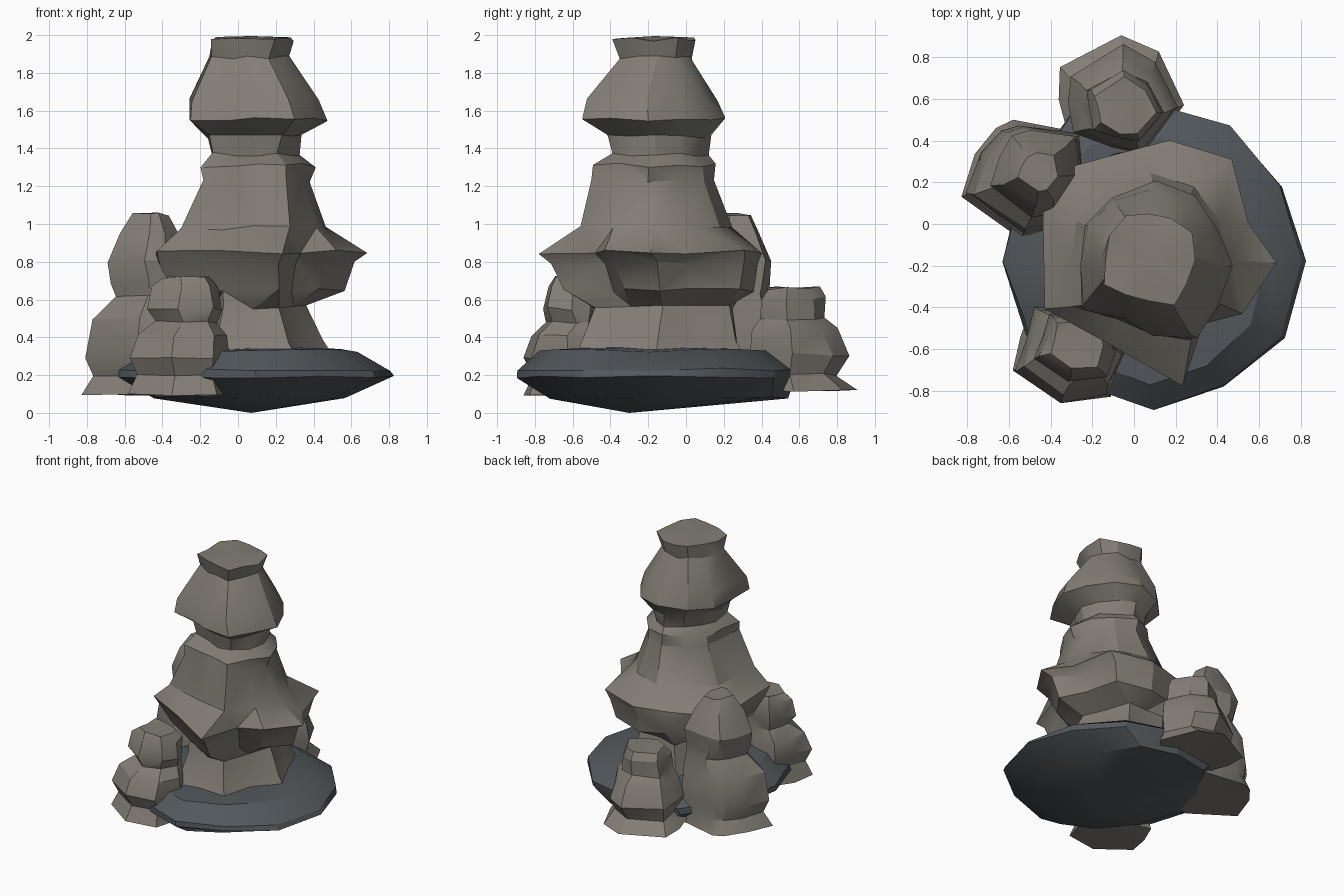
import bpy, bmesh, random
from math import cos, sin, pi, radians

if "Cube" in bpy.data.objects:
    bpy.data.objects.remove(bpy.data.objects["Cube"])

random.seed(4)


def material(name, col):
    m = bpy.data.materials.new(name)
    m.diffuse_color = (*col, 1)
    m.use_nodes = True
    m.node_tree.nodes["Principled BSDF"].inputs["Base Color"].default_value = m.diffuse_color
    return m


ROCK = material("warm_rock", (0.225, 0.205, 0.178))
SLATE = material("dark_slate", (0.085, 0.097, 0.107))


def polar(radii):
    """Polygon from radii at equal angles."""
    n = len(radii)
    return [(r * cos(2 * pi * i / n), r * sin(2 * pi * i / n)) for i, r in enumerate(radii)]


def fit(pts, x0, x1, y0, y1):
    """Stretch a polygon into a box."""
    xs, ys = zip(*pts)
    return [(x0 + (x - min(xs)) / (max(xs) - min(xs)) * (x1 - x0),
             y0 + (y - min(ys)) / (max(ys) - min(ys)) * (y1 - y0)) for x, y in pts]


def loft(name, rings, mat, jitter=0.012, bottom=None, top=None):
    """Join rings of (z, polygon) with slightly roughened triangles."""
    def rough():
        return random.uniform(-jitter, jitter)
    bm = bmesh.new()
    loops = [[bm.verts.new((x + rough(), y + rough(), z + rough())) for x, y in pts]
             for z, pts in rings]
    n = len(loops[0])
    for a, b in zip(loops, loops[1:]):
        for i in range(n):
            j = (i + 1) % n
            bm.faces.new((a[i], a[j], b[j], b[i]))
    # close each end with a fan to a tip, or a flat cap
    for loop, tip in ((loops[0], bottom), (loops[-1], top)):
        if tip:
            c = bm.verts.new(tip)
            for i in range(n):
                bm.faces.new((loop[i], loop[(i + 1) % n], c))
        else:
            bm.faces.new(loop)
    bmesh.ops.triangulate(bm, faces=bm.faces[:])
    bmesh.ops.recalc_face_normals(bm, faces=bm.faces)
    me = bpy.data.meshes.new(name)
    bm.to_mesh(me)
    bm.free()
    me.materials.append(mat)
    ob = bpy.data.objects.new(name, me)
    bpy.context.collection.objects.link(ob)
    bpy.ops.object.select_all(action='DESELECT')
    ob.select_set(True)
    bpy.context.view_layer.objects.active = ob
    bpy.ops.object.shade_smooth_by_angle(angle=radians(28))


# Dark slab under the tower
slab = polar([.72, .70, .73, .735, .79, .73, .73, .70, .68, .71, .68, .72])
loft("base_slab", [(z, fit(slab, *box)) for z, *box in (
    (.08, -.45, .57, -.72, .54),
    (.19, -.64, .82, -.90, .57),
    (.23, -.63, .81, -.89, .57),
    (.33, -.47, .63, -.78, .42))],
    SLATE, jitter=.008, bottom=(.07, -.30, 0), top=(.1, -.2, .36))

# Central stacked rock tower: each tier has its own outline
stalk = polar([.42, .35] * 6)
skirt = [(.68, -.19), (.54, 0), (.48, .30), (.16, .40), (-.08, .34), (-.30, .27),
         (-.43, .08), (-.44, -.40), (-.12, -.58), (.24, -.78), (.34, -.47), (.53, -.42)]
body = polar([.36, .35, .37, .38, .37, .37, .35, .40, .28, .30, .38, .35])
cap = polar([.22, .23, .22, .20, .22, .20, .21, .23, .19, .19, .23, .21])
tiers = (
    (stalk, .30, -.33, .51, -.60, .30), (stalk, .38, -.28, .44, -.55, .27),
    (stalk, .56, -.22, .37, -.49, .24),
    (skirt, .65, -.34, .56, -.64, .36), (skirt, .79, -.42, .61, -.71, .39),
    (skirt, .85, -.44, .68, -.78, .40),
    (body, .98, -.31, .47, -.55, .24), (body, 1.23, -.18, .38, -.51, .14),
    (body, 1.31, -.19, .40, -.49, .15), (body, 1.37, -.13, .32, -.40, .11),
    (body, 1.46, -.15, .34, -.42, .13), (body, 1.555, -.26, .47, -.56, .20),
    (body, 1.66, -.25, .43, -.52, .17),
    (cap, 1.88, -.14, .27, -.35, .03), (cap, 1.98, -.15, .30, -.38, .04))
loft("rock_tower", [(z, fit(shape, *box)) for shape, z, *box in tiers],
     ROCK, top=(.07, -.17, 1.995))


def rock_stack(name, foot, centre, lean, levels):
    """Small stack: the foot outline rescaled per (z, scale) level, leaning to the tower."""
    (cx, cy), (lx, ly) = centre, lean
    rings = []
    for z, s in levels:
        k = min(1, 3 * (1 - s))
        rings.append((z, [(cx + k * lx + s * (x - cx), cy + k * ly + s * (y - cy))
                          for x, y in foot]))
    loft(name, rings, ROCK)


# Three smaller rock stacks round the rim
rock_stack("left_rock_stack",
           [(-.25, .20), (-.27, .45), (-.57, .49), (-.67, .46), (-.76, .34), (-.83, .13),
            (-.54, -.07), (-.40, -.05)], (-.54, .205), (.075, .035),
           [(.10, 1), (.20, .87), (.30, .94), (.50, .87), (.62, .66), (.68, .69),
            (.80, .75), (.95, .53), (1.05, .33)])
rock_stack("back_rock_stack",
           [(.25, .58), (.12, .82), (-.07, .91), (-.35, .75), (-.35, .60), (-.33, .45),
            (-.12, .36), (.05, .33)], (-.045, .62), (.01, -.06),
           [(.12, 1), (.20, .78), (.31, .88), (.44, .76), (.50, .60), (.61, .58), (.66, .47)])
rock_stack("front_rock_stack",
           [(-.05, -.64), (-.08, -.52), (-.30, -.42), (-.50, -.40), (-.54, -.55),
            (-.58, -.71), (-.35, -.87), (-.12, -.83)], (-.32, -.635), (.04, .05),
           [(.10, 1), (.20, .87), (.29, .96), (.41, .87), (.48, .62), (.55, .73),
            (.67, .64), (.72, .48)])
